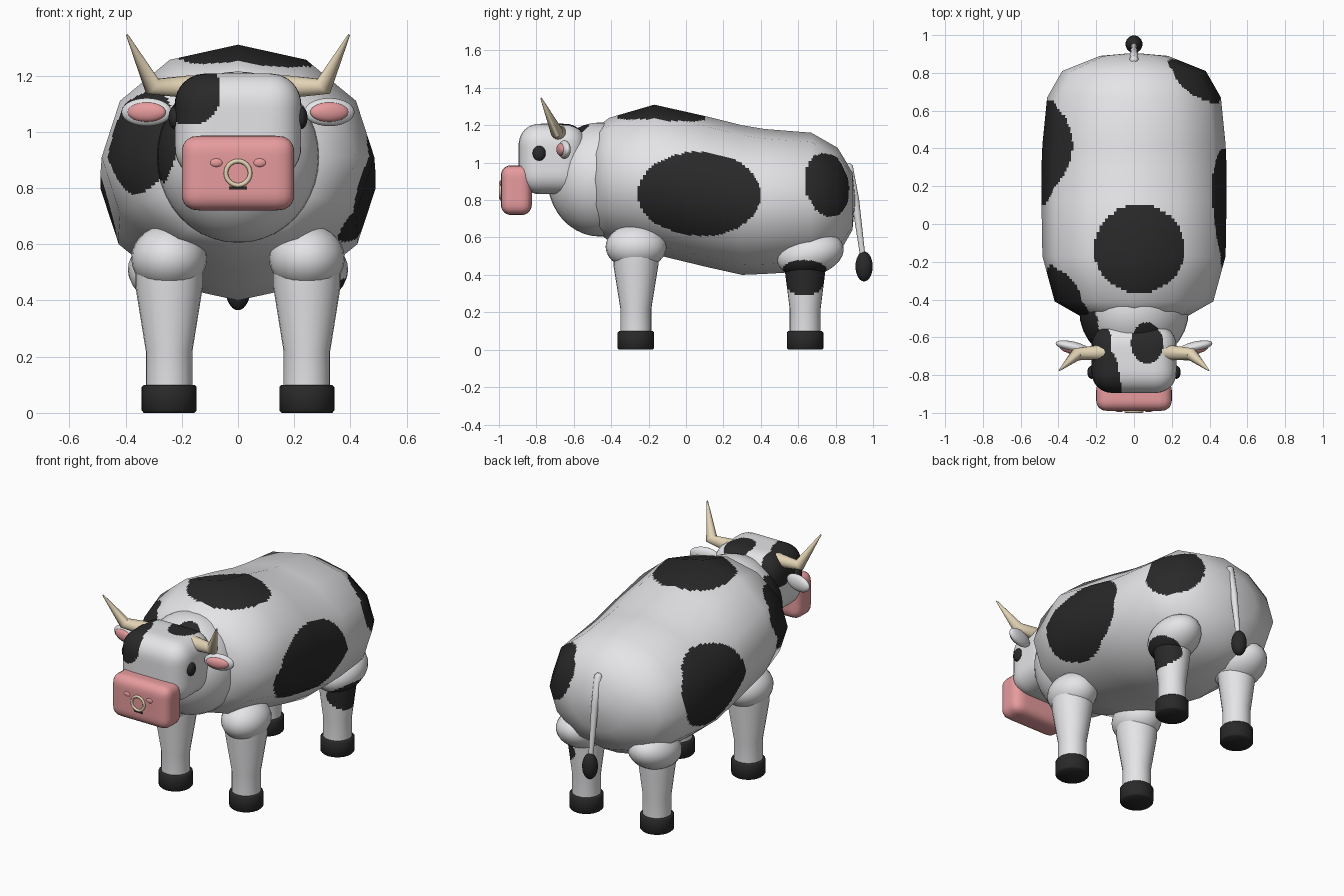
import bpy
import bmesh
from math import sin, cos, pi, radians
from mathutils import Vector, Matrix

if "Cube" in bpy.data.objects:
    bpy.data.objects.remove(bpy.data.objects["Cube"], do_unlink=True)


def material(name, rgb):
    m = bpy.data.materials.new(name)
    m.use_nodes = True
    m.diffuse_color = (*rgb, 1)
    m.node_tree.nodes["Principled BSDF"].inputs["Base Color"].default_value = (*rgb, 1)
    return m


WHITE = material("white hide", (0.8, 0.8, 0.82))
BLACK = material("black hide", (0.022, 0.022, 0.022))
PINK = material("pink skin", (0.8, 0.33, 0.34))
HORN = material("horn", (0.76, 0.65, 0.46))


def finish(name, bm, mat, angle=60):
    bmesh.ops.recalc_face_normals(bm, faces=bm.faces)
    me = bpy.data.meshes.new(name)
    bm.to_mesh(me)
    bm.free()
    me.materials.append(mat)
    me.shade_smooth()
    me.set_sharp_from_angle(angle=radians(angle))
    ob = bpy.data.objects.new(name, me)
    bpy.context.scene.collection.objects.link(ob)
    return ob


def skin(name, rings, mat, angle=60):
    """Bridge equal rings of points and cap both ends."""
    bm = bmesh.new()
    loops = [[bm.verts.new(p) for p in ring] for ring in rings]
    n = len(loops[0])
    for a, b in zip(loops, loops[1:]):
        for i in range(n):
            j = (i + 1) % n
            bm.faces.new((a[i], a[j], b[j], b[i]))
    bm.faces.new(loops[0])
    bm.faces.new(loops[-1])
    return finish(name, bm, mat, angle)


def tube(name, path, mat, sides=24, angle=60):
    """Round tube through (point, radius) pairs."""
    pts = [Vector(p) for p, r in path]
    rings = []
    for i, (p, r) in enumerate(path):
        tangent = pts[min(i + 1, len(pts) - 1)] - pts[max(i - 1, 0)]
        q = tangent.to_track_quat("Z", "Y")
        rings.append([pts[i] + q @ Vector((r * cos(2 * pi * k / sides), r * sin(2 * pi * k / sides), 0))
                      for k in range(sides)])
    return skin(name, rings, mat, angle)


def ellipsoid(name, centre, radii, mat, turn=None, u=24, v=14):
    bm = bmesh.new()
    m = Matrix.Translation(centre) @ (turn or Matrix()) @ Matrix.Diagonal((*radii, 1))
    bmesh.ops.create_uvsphere(bm, u_segments=u, v_segments=v, radius=1, matrix=m)
    return finish(name, bm, mat)


def rounded_box(name, centre, half, r, mat):
    bm = bmesh.new()
    bmesh.ops.create_cube(bm, size=2)
    bmesh.ops.subdivide_edges(bm, edges=bm.edges[:], cuts=11, use_grid_fill=True)
    for v in bm.verts:
        p = Vector([c * h for c, h in zip(v.co, half)])
        core = Vector([max(r - h, min(h - r, c)) for c, h in zip(p, half)])
        v.co = Vector(centre) + core + (p - core).normalized() * r
    return finish(name, bm, mat)


def paint(ob, spots, levels):
    """Refine the surface, keep its soft shading, and blacken faces inside the spots."""
    cage = ob.copy()
    cage.data = ob.data.copy()
    bpy.context.scene.collection.objects.link(cage)
    sub = ob.modifiers.new("refine", "SUBSURF")
    sub.subdivision_type = "SIMPLE"
    sub.levels = sub.render_levels = levels
    soft = ob.modifiers.new("soft", "DATA_TRANSFER")
    soft.object = cage
    soft.use_loop_data = True
    soft.data_types_loops = {"CUSTOM_NORMAL"}
    soft.loop_mapping = "POLYINTERP_NEAREST"
    bpy.context.view_layer.objects.active = ob
    for mod in ("refine", "soft"):
        bpy.ops.object.modifier_apply(modifier=mod)
    old = cage.data
    bpy.data.objects.remove(cage, do_unlink=True)
    bpy.data.meshes.remove(old)
    ob.data.materials.append(BLACK)
    for f in ob.data.polygons:
        for c, r in spots:
            if sum(((f.center[k] - c[k]) / r[k]) ** 2 for k in range(3)) < 1:
                f.material_index = 1


# Body: twelve-sided rings as (y, half width, top, bottom)
sections = [(-0.5, 0.01, 0.92, 0.9), (-0.49, 0.28, 1.18, 0.64), (-0.41, 0.42, 1.24, 0.58),
            (-0.17, 0.485, 1.31, 0.51), (0.12, 0.49, 1.245, 0.44), (0.3, 0.49, 1.2, 0.4),
            (0.42, 0.485, 1.18, 0.405), (0.67, 0.46, 1.16, 0.42), (0.81, 0.38, 1.08, 0.5),
            (0.89, 0.18, 0.95, 0.64), (0.905, 0.01, 0.81, 0.79)]
body = skin("body", [[(w * sin(k * pi / 6), y, (t + b) / 2 + (t - b) / 2 * cos(k * pi / 6))
                      for k in range(12)] for y, w, t, b in sections], WHITE, 180)
shoulder_spot = ((-0.37, -0.4, 0.98), (0.17, 0.2, 0.2))
paint(body, [((0.48, 0.07, 0.83), (0.4, 0.33, 0.23)),
             ((0.03, -0.13, 1.3), (0.245, 0.24, 0.3)),
             ((0.35, 0.765, 0.89), (0.24, 0.14, 0.18)),
             ((-0.48, 0.38, 0.85), (0.35, 0.28, 0.24)),
             shoulder_spot], 4)

# Neck and head
neck = ellipsoid("neck", (0, -0.46, 0.91), (0.29, 0.28, 0.305), WHITE, u=32, v=20)
crown_spot = ((0.07, -0.63, 1.2), (0.085, 0.11, 0.1))
paint(neck, [((-0.26, -0.53, 1.0), (0.1, 0.13, 0.18)), shoulder_spot, crown_spot], 2)
head = rounded_box("head", (0, -0.715, 1.02), (0.225, 0.18, 0.188), 0.11, WHITE)
paint(head, [((-0.16, -0.8, 1.13), (0.11, 0.2, 0.115)),
             ((-0.2, -0.64, 1.15), (0.09, 0.12, 0.13)), crown_spot], 2)

# Muzzle, mouth and nose ring
rounded_box("muzzle", (0, -0.907, 0.853), (0.2, 0.083, 0.133), 0.055, PINK)
rounded_box("mouth", (0, -0.989, 0.8), (0.03, 0.004, 0.006), 0.003, BLACK)
ring_points = []
for i in range(32):
    a = 2 * pi * i / 32
    ring_points.append([((0.043 + 0.008 * cos(b)) * cos(a), -0.992 + 0.008 * sin(b),
                         0.853 + (0.043 + 0.008 * cos(b)) * sin(a))
                        for b in [k * pi / 5 for k in range(10)]])
bm = bmesh.new()
grid = [[bm.verts.new(p) for p in r] for r in ring_points]
for i in range(32):
    for k in range(10):
        a, b = grid[i], grid[(i + 1) % 32]
        bm.faces.new((a[k], a[(k + 1) % 10], b[(k + 1) % 10], b[k]))
finish("nose_ring", bm, HORN)

# Paired face parts and legs
for s, side in ((1, "left"), (-1, "right")):
    ellipsoid(side + "_nostril", (s * 0.077, -0.985, 0.89), (0.025, 0.011, 0.017), PINK, u=16, v=8)
    ellipsoid(side + "_eye", (s * 0.225, -0.785, 1.05), (0.022, 0.035, 0.04), BLACK)
    tilt = Matrix.Rotation(s * 0.22, 4, "Z")
    ellipsoid(side + "_ear", (s * 0.325, -0.65, 1.07), (0.092, 0.028, 0.05), WHITE, tilt)
    ellipsoid(side + "_inner_ear", (s * 0.325, -0.667, 1.07), (0.07, 0.022, 0.035), PINK, tilt)
    tube(side + "_horn", [((s * 0.1, -0.675, 1.16), 0.042), ((s * 0.18, -0.68, 1.16), 0.04),
                          ((s * 0.305, -0.69, 1.162), 0.034), ((s * 0.395, -0.775, 1.345), 0.004)],
         HORN, 16)

    for y, end, r in ((-0.268, "front", 0.12), (0.637, "back", 0.112)):
        x = s * 0.245
        tube(f"{end}_{side}_hoof", [((x, y, 0), 0.09), ((x, y, 0.008), 0.0975),
                                    ((x, y, 0.092), 0.0975), ((x, y, 0.1), 0.09)], BLACK)
        leg = tube(f"{end}_{side}_leg", [((x, y, 0.09), 0.083), ((x, y, 0.22), 0.083),
                                         ((x, y, 0.45), r), ((x, y, 0.55), r)], WHITE)
        if end == "front":
            ellipsoid("front_%s_shoulder" % side, (x, -0.267, 0.55), (0.135, 0.163, 0.12), WHITE)
        else:
            thigh = ellipsoid("back_%s_thigh" % side, (s * 0.25, 0.665, 0.51),
                              (0.142, 0.182, 0.115), WHITE, Matrix.Rotation(0.25, 4, "X"))
            if s > 0:
                patch = ((0.36, 0.63, 0.385), (0.16, 0.15, 0.095))
                paint(leg, [patch], 4)
                paint(thigh, [patch], 2)

# Tail
tube("tail", [((0, 0.862, 0.995), 0.012), ((0, 0.868, 0.98), 0.024),
              ((0, 0.905, 0.8), 0.021), ((0, 0.945, 0.5), 0.014)], WHITE, 16)
ellipsoid("tail_tuft", (0, 0.952, 0.445), (0.045, 0.046, 0.08), BLACK)
